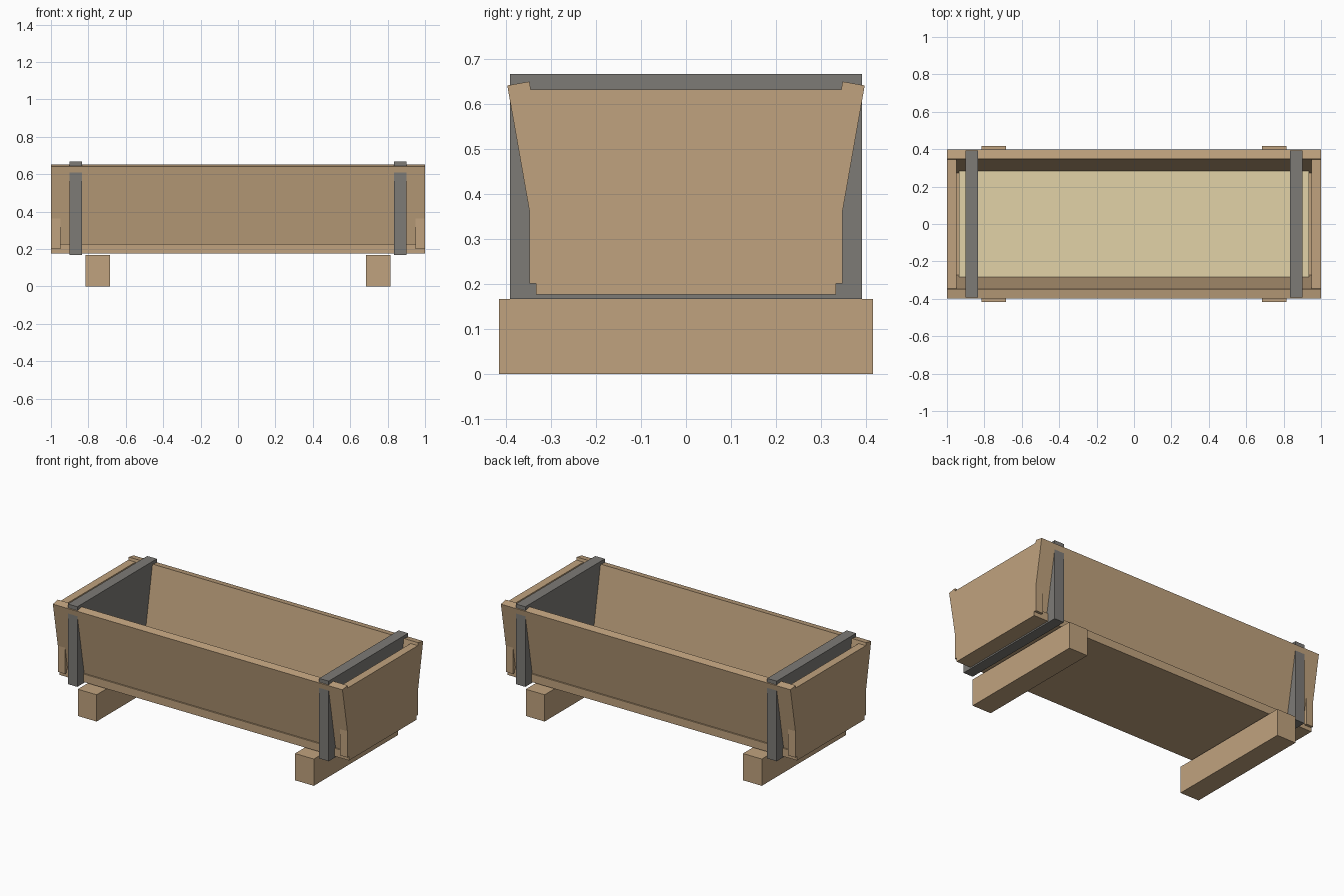
import bpy
import math
from mathutils import Matrix

cube = bpy.data.objects.get("Cube")
if cube:
    bpy.data.objects.remove(cube, do_unlink=True)


def material(name, colour):
    mat = bpy.data.materials.new(name)
    mat.use_nodes = True
    mat.diffuse_color = (*colour, 1)
    mat.node_tree.nodes["Principled BSDF"].inputs["Base Color"].default_value = (*colour, 1)
    return mat


wood = material("tan wood", (0.53, 0.365, 0.21))
iron = material("grey iron", (0.205, 0.197, 0.183))
grain = material("pale grain", (0.76, 0.65, 0.385))


def box(name, size, centre, mat):
    """Axis-aligned box with the transform baked into the mesh."""
    bpy.ops.mesh.primitive_cube_add(size=1)
    obj = bpy.context.object
    obj.name = name
    obj.data.transform(Matrix.Translation(centre) @ Matrix.Diagonal((*size, 1)))
    obj.data.materials.append(mat)
    return obj


# Trough floor and the feed lying on it
box("trough_floor", (2.0, 0.667, 0.05), (0, 0, 0.201), wood)
box("feed", (1.87, 0.59, 0.07), (0, 0, 0.25), grain)

# Sloping long walls, leaning outward from the floor
tilt = math.radians(10)
wall_height, wall_thick = 0.44, 0.05
for name, side in (("front_wall", -1), ("back_wall", 1)):
    wall = box(name, (2.0, wall_thick, wall_height),
               (0, -side * wall_thick / 2, -wall_height / 2), wood)
    # The outer top edge is the pivot
    wall.data.transform(Matrix.Translation((0, side * 0.398, 0.642))
                        @ Matrix.Rotation(-side * tilt, 4, "X"))

for label, side in (("right", -1), ("left", 1)):
    # End board, cross brace and ground beam
    box(label + "_end_board", (0.05, 0.698, 0.433), (side * 0.975, 0, 0.417), wood)
    box(label + "_iron_brace", (0.066, 0.784, 0.5), (side * 0.868, 0, 0.417), iron)
    box(label + "_ground_beam", (0.13, 0.832, 0.167), (side * 0.75, 0, 0.0835), wood)
